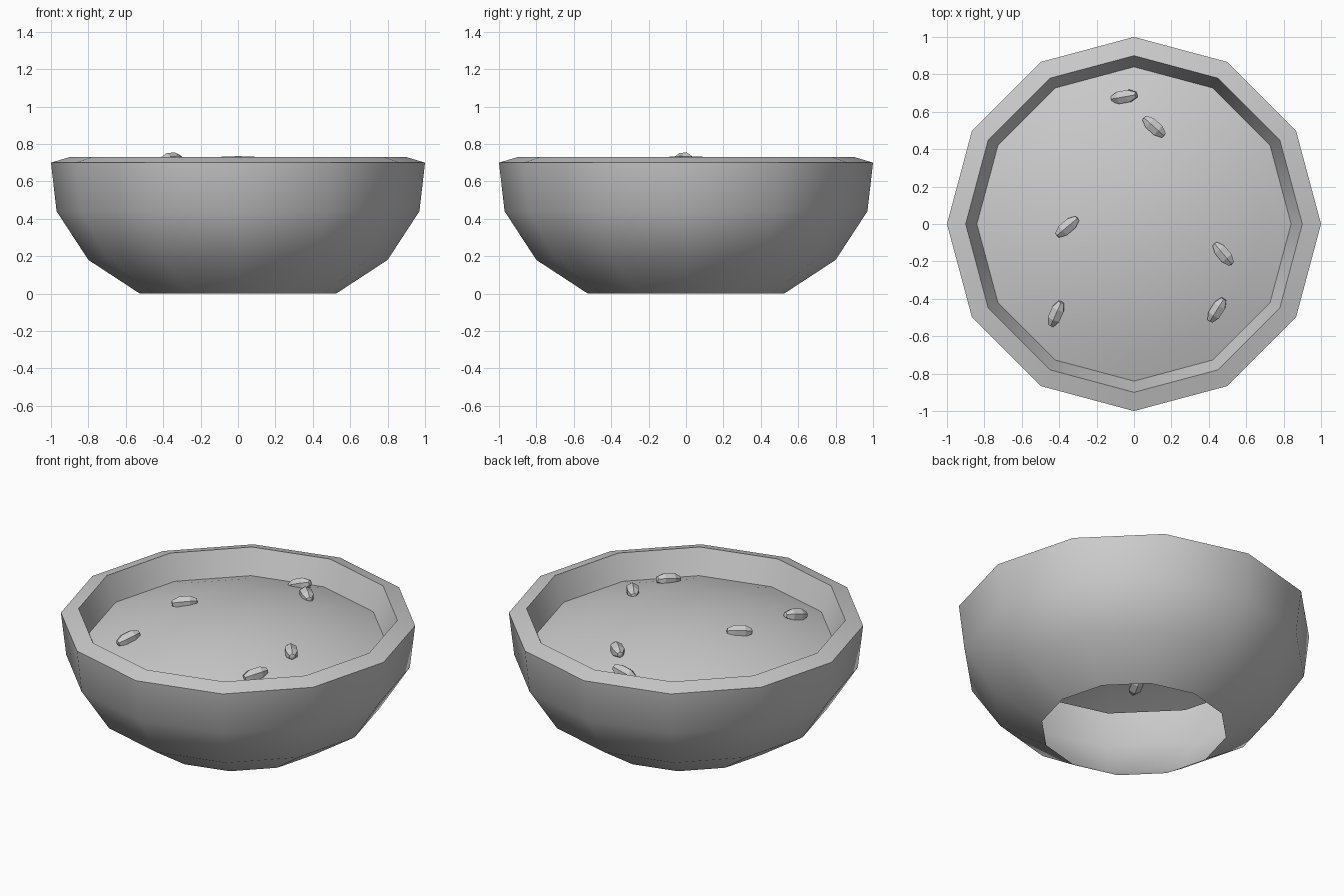
import bpy
import bmesh
import math

if "Cube" in bpy.data.objects:
    bpy.data.objects.remove(bpy.data.objects["Cube"])

SIDES = 12


def lathe(name, profile, sides, smooth=True):
    """Spin (radius, height) points around z; radius 0 becomes a pole."""
    bm = bmesh.new()
    rings = []
    for r, z in profile:
        if r == 0:
            rings.append([bm.verts.new((0, 0, z))] * sides)
        else:
            rings.append([bm.verts.new((r * math.cos(math.tau * i / sides),
                                        r * math.sin(math.tau * i / sides), z))
                          for i in range(sides)])
    for a, b in zip(rings, rings[1:]):
        for i in range(sides):
            j = (i + 1) % sides
            corners = list(dict.fromkeys((a[i], a[j], b[j], b[i])))
            bm.faces.new(corners)
    mesh = bpy.data.meshes.new(name)
    bm.to_mesh(mesh)
    bm.free()
    obj = bpy.data.objects.new(name, mesh)
    bpy.context.collection.objects.link(obj)
    if smooth:
        bpy.ops.object.select_all(action='DESELECT')
        obj.select_set(True)
        bpy.context.view_layer.objects.active = obj
        bpy.ops.object.shade_smooth_by_angle(angle=math.radians(45))
    return obj


def dome_height(r):
    return 0.58 + 0.155 * (1 - (r / 0.84) ** 2)


# Bowl: open underneath, sloped rim, inner lip down to the filling
lathe("bowl", [(0.525, 0), (0.80, 0.18), (0.97, 0.44), (1.0, 0.70),
               (0.90, 0.73), (0.84, 0.58)], SIDES)

# Domed filling
lathe("filling", [(r, dome_height(r)) for r in (0.84, 0.7, 0.53, 0.36, 0.18, 0)], SIDES)

# Faceted grains half sunk in the filling: x, y, heading, tilt
grains = [(-0.053, 0.68, 10, 20), (0.107, 0.52, -42, 0), (-0.357, -0.015, 40, 3),
          (0.477, -0.16, -50, 0), (0.443, -0.46, 58, 9), (-0.417, -0.48, 66, 13)]
for n, (x, y, heading, tilt) in enumerate(grains, 1):
    grain = lathe(f"grain_{n}", [(0, -0.073), (0.018, -0.07), (0.038, -0.03),
                                 (0.038, 0.03), (0.018, 0.07), (0, 0.073)], 6, smooth=False)
    grain.location = (x, y, dome_height(math.hypot(x, y)) + 0.008)
    grain.rotation_euler = (0, math.radians(90 - tilt), math.radians(heading))
